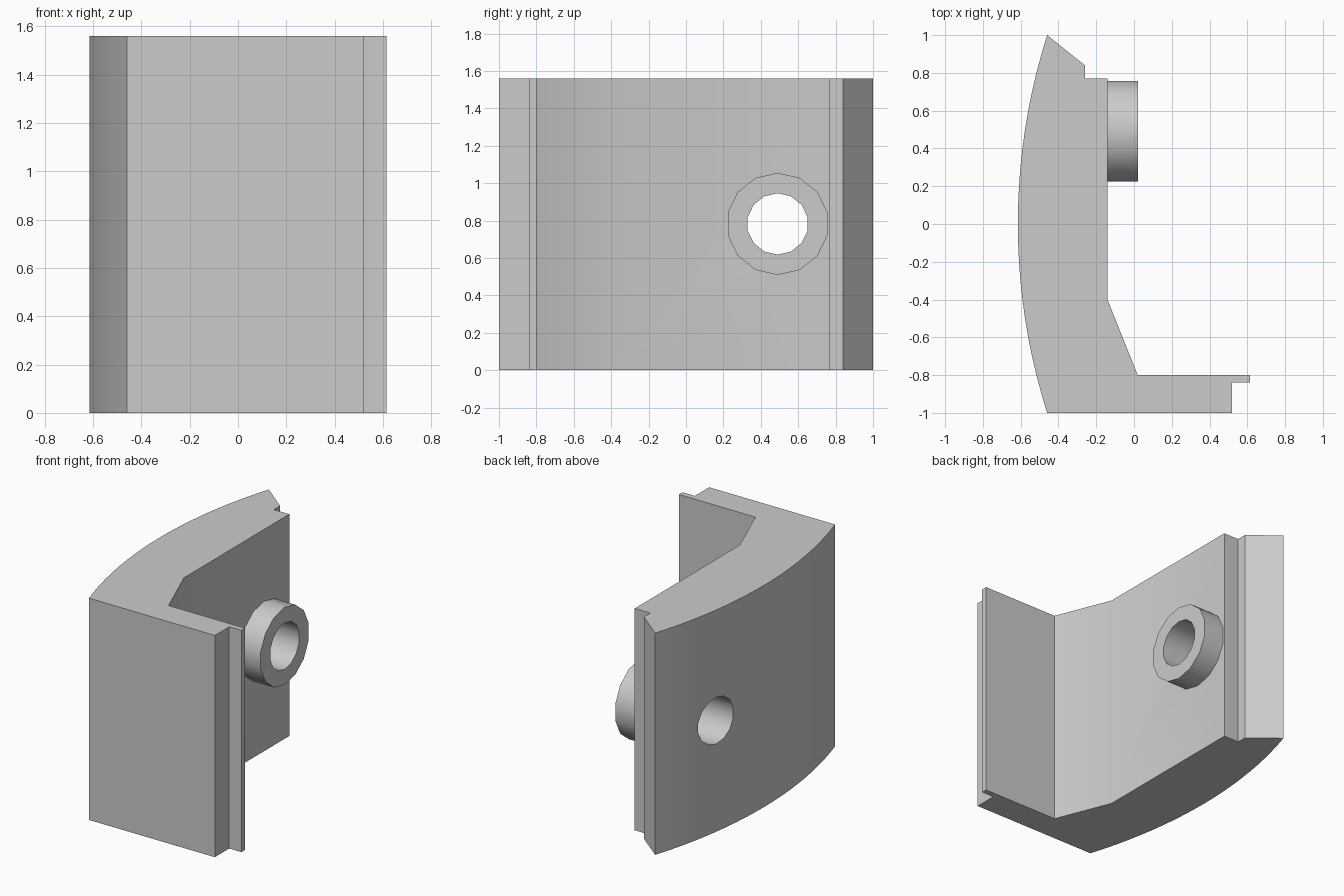
import bpy
import bmesh
from math import asin, cos, sin, pi, radians
from mathutils import Matrix

cube = bpy.data.objects.get("Cube")
if cube:
    bpy.data.objects.remove(cube, do_unlink=True)

HEIGHT = 1.56
HOLE_Y, HOLE_Z = 0.49, 0.782
SIDES = 14
BOSS_RADIUS, HOLE_RADIUS = 0.273, 0.164

grey = bpy.data.materials.new("plain grey")
grey.use_nodes = True
colour = (0.6, 0.6, 0.6, 1)
grey.diffuse_color = colour
grey.node_tree.nodes["Principled BSDF"].inputs["Base Color"].default_value = colour


def extrude_profile(name, points, depth, matrix=Matrix()):
    """Solid made by pushing a flat outline along its local z."""
    bm = bmesh.new()
    face = bm.faces.new([bm.verts.new((x, y, 0)) for x, y in points])
    result = bmesh.ops.extrude_face_region(bm, geom=[face])
    moved = [v for v in result["geom"] if isinstance(v, bmesh.types.BMVert)]
    bmesh.ops.translate(bm, vec=(0, 0, depth), verts=moved)
    bmesh.ops.recalc_face_normals(bm, faces=bm.faces)
    bm.transform(matrix)
    mesh = bpy.data.meshes.new(name)
    bm.to_mesh(mesh)
    bm.free()
    mesh.materials.append(grey)
    obj = bpy.data.objects.new(name, mesh)
    bpy.context.collection.objects.link(obj)
    return obj


def cylinder_along_x(name, radius, start, end):
    """Many-sided cylinder centred on the hole axis."""
    ring = [(radius * cos(2 * pi * i / SIDES), radius * sin(2 * pi * i / SIDES))
            for i in range(SIDES)]
    place = Matrix.Translation((start, HOLE_Y, HOLE_Z)) @ Matrix.Rotation(pi / 2, 4, 'Y')
    return extrude_profile(name, ring, end - start, place)


def drill(obj, cutter):
    mod = obj.modifiers.new("hole", 'BOOLEAN')
    mod.operation = 'DIFFERENCE'
    mod.solver = 'EXACT'
    mod.object = cutter
    select(obj)
    bpy.ops.object.modifier_apply(modifier=mod.name)


def select(obj):
    bpy.ops.object.select_all(action='DESELECT')
    obj.select_set(True)
    bpy.context.view_layer.objects.active = obj


# Bracket outline: stepped inner side, then the bowed outer side
outline = [(-0.46, 1), (-0.26, 0.84), (-0.26, 0.77), (-0.14, 0.77),
           (-0.14, -0.4), (0.02, -0.8), (0.615, -0.8), (0.615, -0.84),
           (0.52, -0.84), (0.52, -1)]
bow = 0.155
radius = (1 + bow ** 2) / (2 * bow)
half_angle = asin(1 / radius)
steps = 20
for i in range(steps):
    a = half_angle * (2 * i / steps - 1)
    outline.append((radius - 0.615 - radius * cos(a), radius * sin(a)))
bracket = extrude_profile("bracket_body", outline, HEIGHT)

# Round boss on the inner face
boss = cylinder_along_x("boss_ring", BOSS_RADIUS, -0.14, 0.02)

# Through hole
cutter = cylinder_along_x("hole_cutter", HOLE_RADIUS, -1, 1)
cutter.hide_render = True
for part in (bracket, boss):
    drill(part, cutter)
    bpy.ops.object.shade_smooth_by_angle(angle=radians(30))
bpy.data.objects.remove(cutter, do_unlink=True)
